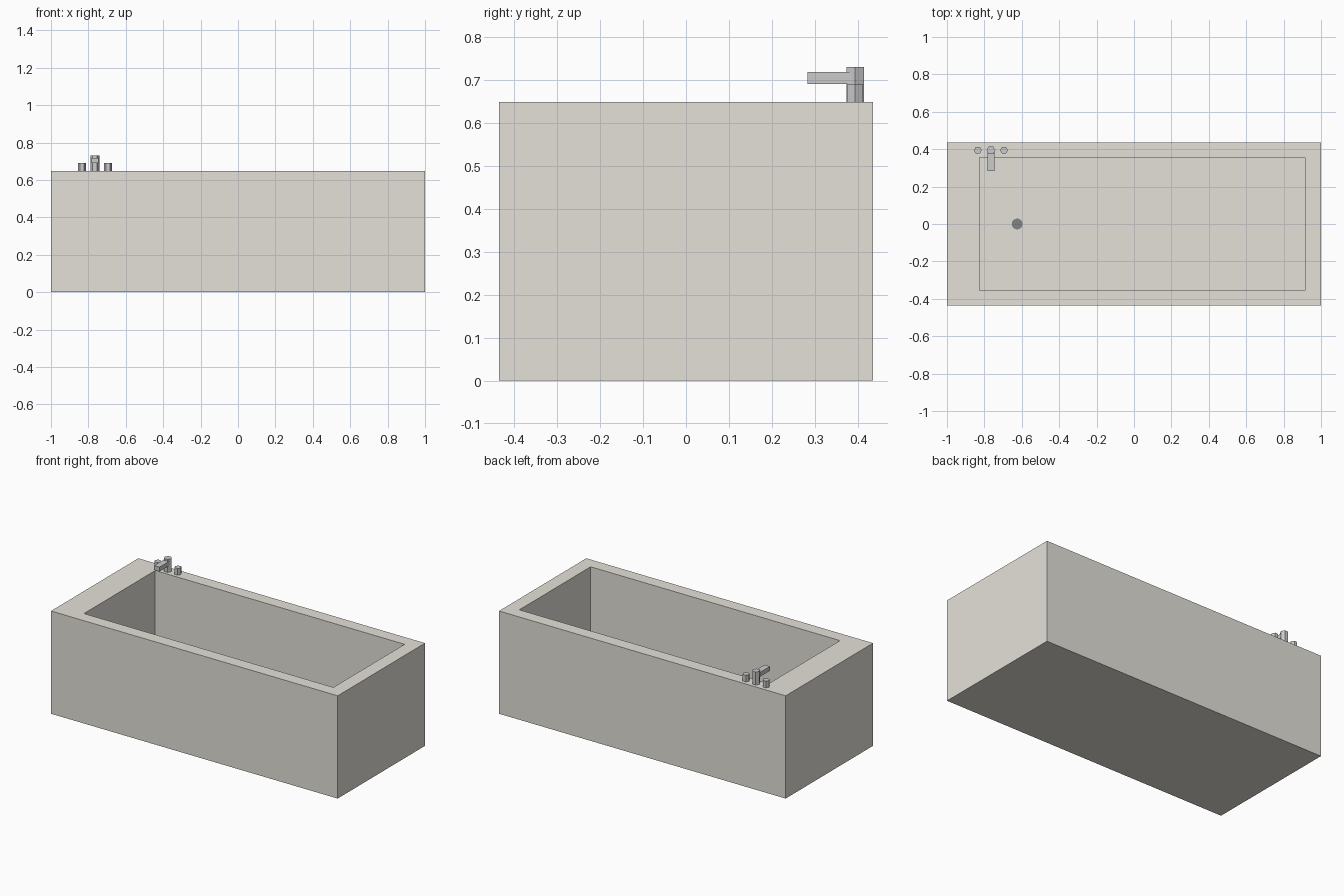
import bpy, bmesh
from math import pi
from mathutils import Matrix

if "Cube" in bpy.data.objects:
    bpy.data.objects.remove(bpy.data.objects["Cube"])


def material(name, rgb):
    m = bpy.data.materials.new(name)
    m.diffuse_color = (*rgb, 1)
    m.use_nodes = True
    m.node_tree.nodes["Principled BSDF"].inputs["Base Color"].default_value = m.diffuse_color
    return m


def finish(name, bm, mat=None):
    bmesh.ops.recalc_face_normals(bm, faces=bm.faces)
    me = bpy.data.meshes.new(name)
    bm.to_mesh(me)
    bm.free()
    ob = bpy.data.objects.new(name, me)
    bpy.context.collection.objects.link(ob)
    if mat:
        me.materials.append(mat)
    return ob


def box(name, lo, hi, mat=None):
    bm = bmesh.new()
    size = [b - a for a, b in zip(lo, hi)]
    mid = [(a + b) / 2 for a, b in zip(lo, hi)]
    bmesh.ops.create_cube(bm, size=1, matrix=Matrix.Translation(mid) @ Matrix.Diagonal((*size, 1)))
    return finish(name, bm, mat)


def prism(name, x, y, z0, z1, r, sides, mat=None, turn=0):
    bm = bmesh.new()
    bmesh.ops.create_cone(bm, cap_ends=True, segments=sides, radius1=r, radius2=r, depth=z1 - z0,
                          matrix=Matrix.Translation((x, y, (z0 + z1) / 2)) @ Matrix.Rotation(turn, 4, 'Z'))
    return finish(name, bm, mat)


stone = material("warm_grey", (0.78, 0.755, 0.69))
dark = material("dark_grey", (0.22, 0.23, 0.23))

HALF_DEPTH, RIM, FLOOR = 0.435, 0.648, 0.15

# Tub: outer block with a straight-walled basin sunk into its top
bm = bmesh.new()


def ring(x0, x1, y, z):
    return [bm.verts.new(p) for p in ((x0, -y, z), (x1, -y, z), (x1, y, z), (x0, y, z))]


rings = [ring(-1, 1, HALF_DEPTH, 0), ring(-1, 1, HALF_DEPTH, RIM),
         ring(-0.826, 0.914, 0.355, RIM), ring(-0.826, 0.914, 0.355, FLOOR)]
for a, b in zip(rings, rings[1:]):
    for i in range(4):
        j = (i + 1) % 4
        bm.faces.new((a[i], a[j], b[j], b[i]))
bm.faces.new(rings[0])
bm.faces.new(rings[-1])
finish("tub", bm, stone)

# Drain on the basin floor
prism("drain", -0.625, 0, FLOOR, FLOOR + 0.004, 0.029, 24, dark)

# Tap: post, spout over the basin, and a handle on each side
TAP_X, TAP_Y = -0.765, 0.394
prism("tap_post", TAP_X, TAP_Y, RIM, 0.73, 0.0235, 6, turn=pi / 2)
box("tap_spout", (TAP_X - 0.019, 0.283, 0.69), (TAP_X + 0.019, TAP_Y - 0.01, 0.718))
for side, name in ((-1, "left_handle"), (1, "right_handle")):
    prism(name, TAP_X + side * 0.07, TAP_Y, RIM, 0.69, 0.021, 6, turn=pi / 2)
